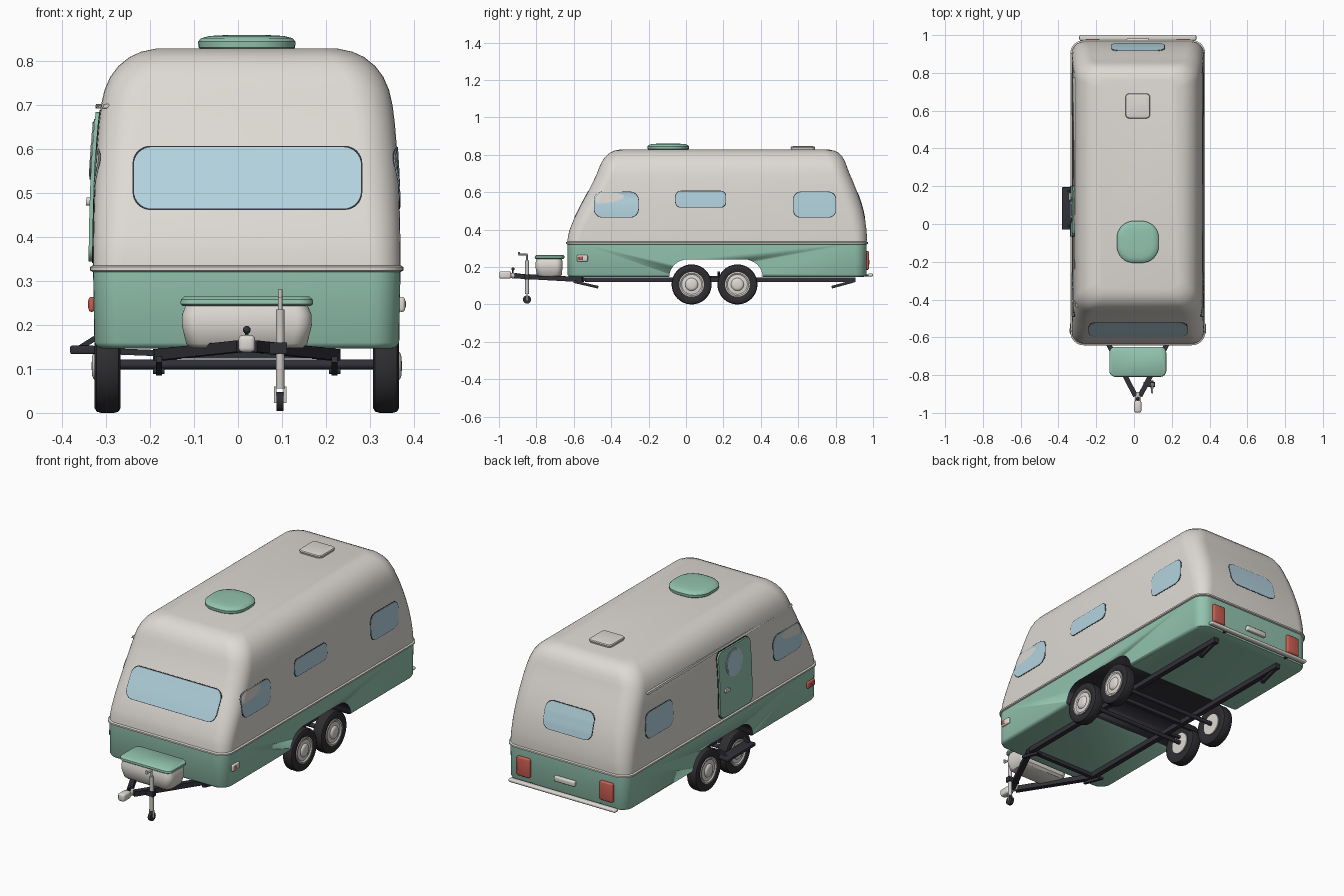
import bpy, bmesh, math
from mathutils import Vector, Matrix
from mathutils.bvhtree import BVHTree

if "Cube" in bpy.data.objects:
    bpy.data.objects.remove(bpy.data.objects["Cube"])

CX = 0.02  # centre line of the caravan


def mat(name, r, g, b):
    m = bpy.data.materials.new(name)
    m.diffuse_color = (r, g, b, 1)
    m.use_nodes = True
    m.node_tree.nodes["Principled BSDF"].inputs["Base Color"].default_value = m.diffuse_color
    return m


CREAM = mat("warm_white", .73, .70, .655)
GREEN = mat("mint_green", .29, .55, .43)
GLASS = mat("window_blue", .45, .65, .73)
DARK = mat("chassis_dark", .030, .030, .040)
RUBBER = mat("tyre_black", .027, .027, .031)
RED = mat("lamp_red", .58, .11, .08)
METAL = mat("light_metal", .60, .58, .55)


def finish(name, bm, m, angle=40):
    bmesh.ops.recalc_face_normals(bm, faces=bm.faces[:])
    me = bpy.data.meshes.new(name)
    bm.to_mesh(me)
    bm.free()
    me.materials.append(m)
    ob = bpy.data.objects.new(name, me)
    bpy.context.collection.objects.link(ob)
    bpy.ops.object.select_all(action='DESELECT')
    ob.select_set(True)
    bpy.context.view_layer.objects.active = ob
    bpy.ops.object.shade_smooth_by_angle(angle=math.radians(angle))
    return ob


def skin(bm, rings):
    vs = [[bm.verts.new(p) for p in ring] for ring in rings]
    n = len(vs[0])
    for a, b in zip(vs, vs[1:]):
        for i in range(n):
            bm.faces.new((a[i], a[(i + 1) % n], b[(i + 1) % n], b[i]))
    bm.faces.new(vs[0])
    bm.faces.new(vs[-1])


def rounded_ring(z, hx, y0, y1, r, cx=CX, n=8):
    pts = []
    corners = [(hx - r, y1 - r), (r - hx, y1 - r), (r - hx, y0 + r), (hx - r, y0 + r)]
    for q, (x, y) in enumerate(corners):
        for i in range(n + 1):
            a = math.radians(90 * (q + i / n))
            pts.append((cx + x + r * math.cos(a), y + r * math.sin(a), z))
    return pts


def loft(name, rows, m, cx=CX, angle=40):
    bm = bmesh.new()
    skin(bm, [rounded_ring(*row, cx=cx) for row in rows])
    return finish(name, bm, m, angle)


def bars(name, segs, w, m, n=4):
    """Straight bars between point pairs; square for n = 4, else round."""
    bm = bmesh.new()
    for p, q in segs:
        p, q = Vector(p), Vector(q)
        mx = Matrix.Translation((p + q) / 2) @ (q - p).to_track_quat('Z', 'Y').to_matrix().to_4x4()
        if n == 4:
            mx = mx @ Matrix.Rotation(math.pi / 4, 4, 'Z')
        r = w * (2 ** .5 if n == 4 else 1)
        bmesh.ops.create_cone(bm, cap_ends=True, segments=n, radius1=r, radius2=r,
                              depth=(q - p).length, matrix=mx)
    return finish(name, bm, m)


def box(name, lo, hi, m, bevel=.004):
    lo, hi = Vector(lo), Vector(hi)
    bm = bmesh.new()
    bmesh.ops.create_cube(bm, size=1, matrix=Matrix.Translation((lo + hi) / 2)
                          @ Matrix.Diagonal((*(hi - lo), 1)))
    bmesh.ops.bevel(bm, geom=bm.edges[:], offset=bevel, segments=3, profile=.5, affect='EDGES')
    return finish(name, bm, m)


def lathe_x(name, profile, c, m, n=40):
    """Turn (offset along x, radius) pairs about an axle."""
    bm = bmesh.new()
    skin(bm, [[(c[0] + dx, c[1] + r * math.cos(math.tau * i / n), c[2] + r * math.sin(math.tau * i / n))
               for i in range(n)] for dx, r in profile])
    return finish(name, bm, m)


# Upper shell with sloping ends and rounded roof
shell = loft("upper_shell", [
    (.328, .350, -.635, .966, .065), (.365, .350, -.631, .967, .07), (.40, .3495, -.622, .965, .075),
    (.45, .3485, -.602, .958, .08), (.50, .347, -.578, .948, .085), (.55, .345, -.552, .934, .09),
    (.60, .342, -.525, .916, .09), (.66, .337, -.495, .892, .09), (.70, .332, -.476, .874, .09),
    (.735, .324, -.463, .861, .09), (.765, .311, -.449, .850, .09), (.79, .292, -.431, .836, .085),
    (.81, .267, -.408, .816, .075), (.822, .241, -.383, .792, .065), (.829, .208, -.35, .76, .05)], CREAM)
bvh = BVHTree.FromPolygons([v.co.copy() for v in shell.data.vertices],
                           [tuple(p.vertices) for p in shell.data.polygons])

# Lower shell, with the wheel tunnel cut through it
lower = loft("lower_shell", [
    (.147, .332, -.618, .950, .05), (.151, .342, -.628, .960, .058),
    (.160, .347, -.633, .964, .062), (.328, .350, -.635, .966, .065)], GREEN)
arch = []
for i in range(9):
    a = math.pi - math.pi / 2 * i / 8
    arch.append((.01 + .10 * math.cos(a), .145 + .096 * math.sin(a)))
arch = [(-.09, .1)] + arch + [(.32 - y, z) for y, z in reversed(arch)] + [(.41, .1)]
bm = bmesh.new()
skin(bm, [[(x, y, z) for y, z in arch] for x in (-.6, .6)])
cutter = finish("wheel_tunnel_cutter", bm, DARK)
cutter.hide_render = True
cutter.hide_set(True)
mod = lower.modifiers.new("wheel_tunnel", 'BOOLEAN')
mod.operation, mod.solver, mod.object = 'DIFFERENCE', 'EXACT', cutter
bpy.context.view_layer.objects.active = lower
bpy.ops.object.modifier_apply(modifier=mod.name)
if len(lower.data.materials) < 2:
    lower.data.materials.append(DARK)
for p in lower.data.polygons:
    c = p.center
    tunnel = abs(p.normal.x) < .3 and -.1 < c.y < .42 and .149 < c.z < .25
    p.material_index = 1 if tunnel else 0

# Belt trim between the shells
loft("belt_trim", [(.321, .350, -.635, .966, .065), (.324, .357, -.642, .973, .07),
                   (.332, .357, -.642, .973, .07), (.336, .350, -.635, .966, .065)], CREAM)

DIRS = {"front": (0, 1, 0), "rear": (0, -1, 0), "left": (1, 0, 0), "right": (-1, 0, 0)}


def plate(name, side, u0, u1, z0, z1, r, m, out):
    """Rounded plate that follows the shell wall."""
    d = Vector(DIRS[side])
    n = 8
    arcs = [math.pi / 2 * i / n for i in range(n + 1)]
    rows = [(z0 + r * (1 - math.cos(a)), r * (1 - math.sin(a))) for a in arcs]
    rows += [(z0 + r + (z1 - z0 - 2 * r) * i / 8, 0) for i in range(1, 8) if z1 - z0 > 2 * r + .01]
    rows += [(z1 - r * (1 - math.cos(a)), r * (1 - math.sin(a))) for a in reversed(arcs)
             if a < 1.5 or z1 - z0 > 2 * r + .001]
    bm = bmesh.new()
    rings = []
    for z, inset in rows:
        ends = []
        for u in (u0 + inset, u1 - inset):
            o = Vector((u, 0, z)) if d.y else Vector((0, u, z))
            ends.append(bvh.ray_cast(o - 3 * d, d)[0])
        rings.append([ends[0] - d * out, ends[1] - d * out, ends[1] + d * .003, ends[0] + d * .003])
    skin(bm, rings)
    return finish(name, bm, m, 30)


# Windows with dark seals
for name, side, u0, u1, z0, z1, r in [
        ("front_window", "front", -.237, .28, .465, .605, .04),
        ("rear_window", "rear", -.12, .16, .465, .597, .04),
        ("right_front_window", "right", -.49, -.255, .467, .60, .045),
        ("right_middle_window", "right", -.055, .212, .52, .605, .03),
        ("right_rear_window", "right", .575, .80, .467, .60, .04),
        ("left_front_window", "left", -.49, -.255, .467, .60, .045),
        ("left_rear_window", "left", .575, .80, .467, .60, .04)]:
    plate(name + "_seal", side, u0 - .003, u1 + .003, z0 - .003, z1 + .003, r, DARK, .001)
    plate(name, side, u0, u1, z0, z1, r, GLASS, .0025)

# Door with round window, handle, and the rain rail above
plate("door_seal", "left", -.069, .204, .341, .689, .035, DARK, .002)
plate("door", "left", -.065, .20, .345, .685, .033, GREEN, .010)
plate("door_window_ring", "left", .006, .144, .531, .669, .069, METAL, .012)
plate("door_window", "left", .013, .137, .538, .662, .062, GLASS, .014)
plate("door_handle", "left", .125, .165, .472, .490, .007, CREAM, .018)
plate("rain_rail", "left", -.44, .775, .693, .703, .004, CREAM, .012)

# Roof hatches
loft("roof_dome", [(.822, .100, -.195, .005, .085), (.832, .110, -.205, .015, .09),
                   (.845, .111, -.206, .016, .09), (.853, .104, -.199, .009, .085),
                   (.858, .085, -.18, -.01, .07), (.860, .05, -.145, -.045, .045)], GREEN)
loft("roof_vent", [(.822, .062, .563, .687, .02), (.838, .066, .559, .691, .022),
                   (.843, .063, .562, .688, .02), (.846, .052, .573, .677, .018)], CREAM)

# Tail lamps, number plate holder, bumper
for s in (-1, 1):
    x = CX + s * .24
    box("tail_lamp", (x - .038, .955, .185), (x + .038, .979, .285), RED, .008)
box("plate_holder", (CX - .06, .955, .213), (CX + .06, .982, .239), CREAM, .005)
box("rear_bumper", (CX - .31, .972, .149), (CX + .31, 1.0, .166), CREAM, .007)
bars("bumper_bracket", [((CX + s * .2, .93, .155), (CX + s * .2, .98, .155)) for s in (-1, 1)], .006, DARK)

# Side marker lamps
for s in (-1, 1):
    x = CX + s * .353
    box("marker_base", (x - .007, -.583, .230), (x + .007, -.525, .264), CREAM if s > 0 else RED, .006)
    box("marker_lens", (x - .009, -.574, .237), (x + .009, -.553, .257), RED, .004)

# Wheels: tyre, rim and hub cap, mirrored
for s in (-1, 1):
    for y in (.03, .275):
        c = (CX + s * .317, y, .107)
        lathe_x("tyre", [(s * a, r) for a, r in [
            (-.022, .06), (-.029, .075), (-.030, .095), (-.025, .104), (-.015, .107), (.015, .107),
            (.025, .104), (.030, .095), (.029, .075), (.022, .064)]], c, RUBBER)
        lathe_x("rim", [(s * a, r) for a, r in [
            (-.026, .055), (.020, .066), (.028, .066), (.029, .060), (.024, .053), (.026, .034),
            (.032, .030), (.035, .022), (.036, .008)]], c, CREAM)

# Chassis: rails, drawbar, cross members, axles, corner steadies
for s in (-1, 1):
    x = CX + s * .2
    bars("chassis_rail", [((x, -.54, .132), (x, .905, .132)),
                          ((x, -.55, .132), (CX + s * .012, -.91, .152))], .013, DARK)
    bars("corner_steady", [((x, -.60, .122), (x, -.47, .092)), ((x, .90, .125), (x, .78, .092))], .007, DARK)
    bars("steady_foot", [((x - .013, y, .095), (x + .013, y, .095)) for y in (-.475, .785)], .007, DARK, 12)
bars("cross_member", [((CX - .2, y, .134), (CX + .2, y, .134)) for y in (-.54, .153)], .010, DARK)
bars("axle", [((CX - .3, y, .11), (CX + .3, y, .11)) for y in (.03, .275)], .011, DARK, 12)

# Entry step on the left
box("entry_step", (-.382, -.03, .134), (-.325, .195, .153), DARK, .004)
bars("step_bracket", [((-.36, y, .148), (-.322, y, .172)) for y in (-.01, .175)], .006, DARK)
bars("step_support", [((-.335, y, .142), (CX - .2, y, .136)) for y in (.03, .13)], .007, DARK)

# Storage box on the drawbar
loft("front_box", [(.148, .128, -.785, -.675, .03), (.158, .138, -.797, -.664, .035),
                   (.20, .148, -.805, -.66, .035), (.225, .147, -.804, -.66, .035),
                   (.246, .138, -.797, -.664, .03)], CREAM)
loft("front_box_lid", [(.243, .145, -.803, -.655, .03), (.248, .151, -.809, -.65, .032),
                       (.258, .150, -.808, -.65, .032), (.265, .142, -.80, -.658, .028)], GREEN)

# Hitch coupler
box("coupler", (CX - .019, -.998, .138), (CX + .019, -.935, .177), CREAM, .01)
bars("coupler_neck", [((CX, -.95, .155), (CX, -.89, .152))], .014, METAL, 16)
bars("hitch_lever", [((CX, -.925, .155), (CX, -.925, .188))], .004, DARK, 10)
bm = bmesh.new()
bmesh.ops.create_uvsphere(bm, u_segments=14, v_segments=8, radius=.009,
                          matrix=Matrix.Translation((CX, -.925, .189)))
finish("lever_knob", bm, DARK)

# Jockey wheel with crank
J, Y = .096, -.85
bars("jockey_tube", [((J, Y, .055), (J, Y, .235))], .010, METAL, 16)
bars("jockey_crank", [((J, Y, .23), (J, Y, .268)), ((J, Y + .003, .266), (J, Y - .045, .266)),
                      ((J, Y - .043, .264), (J, Y - .043, .281))], .005, METAL, 10)
bars("jockey_clamp", [((CX + .03, Y, .147), (J + .016, Y, .147))], .013, DARK)
bars("jockey_fork", [((J + s * .011, Y, .022), (J + s * .011, Y, .06)) for s in (-1, 1)], .003, METAL)
bars("jockey_wheel", [((J - .008, Y, .026), (J + .008, Y, .026))], .022, RUBBER, 24)
